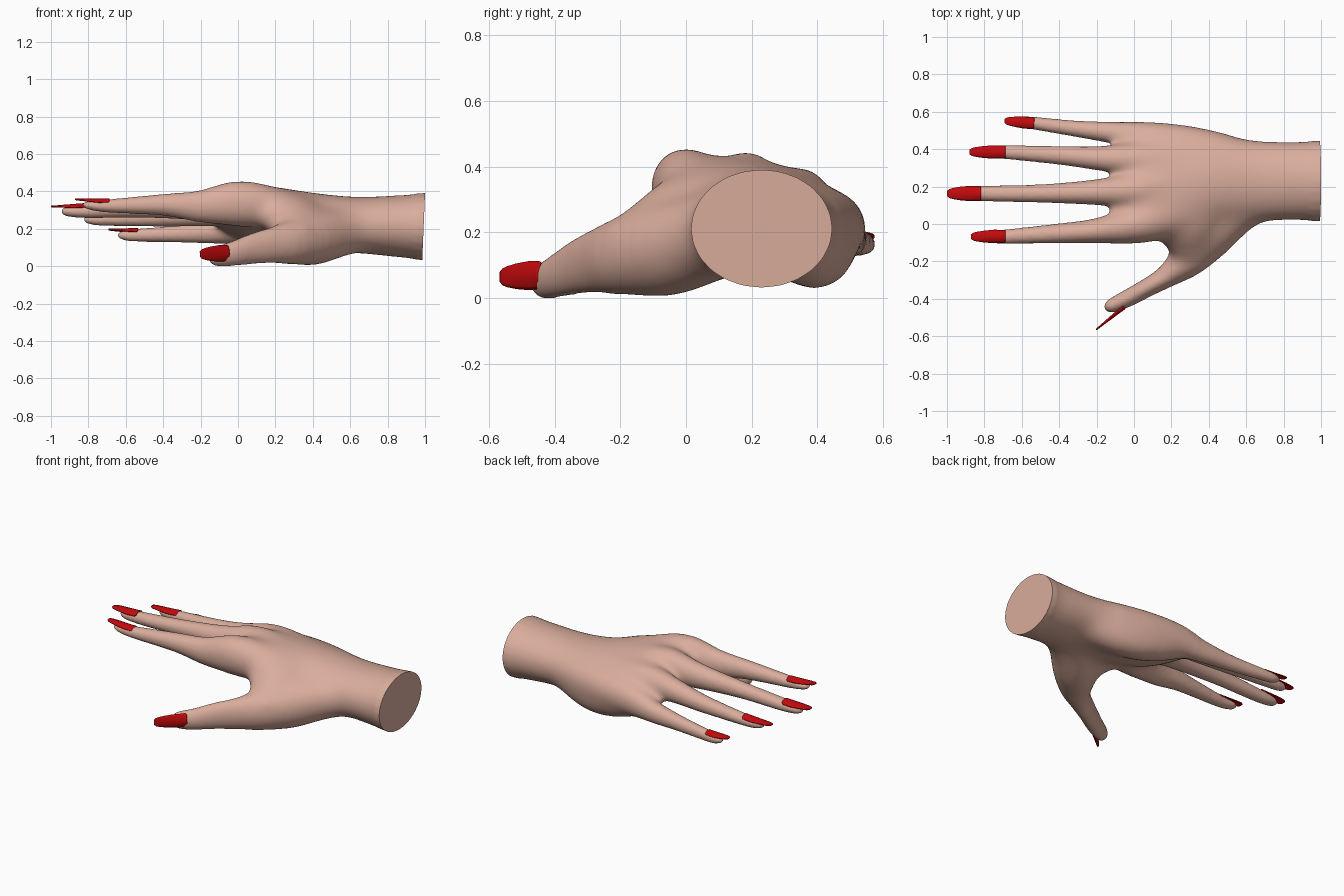
import bpy, bmesh, math
from mathutils import Vector, Matrix

if "Cube" in bpy.data.objects:
    bpy.data.objects.remove(bpy.data.objects["Cube"])

def material(name, rgb):
    m = bpy.data.materials.new(name)
    m.diffuse_color = (*rgb, 1)
    m.use_nodes = True
    m.node_tree.nodes["Principled BSDF"].inputs["Base Color"].default_value = m.diffuse_color
    return m

skin = material("skin", (0.70, 0.42, 0.335))
red = material("red_polish", (0.55, 0.003, 0.004))

def catmull(a, b, c, d, t):
    return [0.5 * (2*q + (r-p)*t + (2*p-5*q+4*r-s)*t*t + (3*q-p-3*r+s)*t**3)
            for p, q, r, s in zip(a, b, c, d)]

def loft(bm, stations, sides=24, steps=5):
    """Closed tube through (x, y, z, half width, half height, roll) stations."""
    st = [tuple(s) + (0,) * (6 - len(s)) for s in stations]
    pts = []
    for i in range(len(st) - 1):
        a, d = st[max(i-1, 0)], st[min(i+2, len(st)-1)]
        pts += [catmull(a, st[i], st[i+1], d, k / steps) for k in range(steps)]
    pts.append(st[-1])
    rings = []
    for i, p in enumerate(pts):
        tangent = Vector(pts[min(i+1, len(pts)-1)][:3]) - Vector(pts[max(i-1, 0)][:3])
        tangent.normalize()
        side = Vector((0, 0, 1)).cross(tangent).normalized()
        side.rotate(Matrix.Rotation(math.radians(p[5]), 3, tangent))
        up = tangent.cross(side)
        ring = []
        for k in range(sides):
            a = 2 * math.pi * k / sides
            ring.append(bm.verts.new(Vector(p[:3]) + side * (p[3] * math.cos(a)) + up * (p[4] * math.sin(a))))
        rings.append(ring)
    for r0, r1 in zip(rings, rings[1:]):
        for k in range(sides):
            j = (k + 1) % sides
            bm.faces.new((r0[k], r0[j], r1[j], r1[k]))
    bm.faces.new(rings[0][::-1])
    bm.faces.new(rings[-1])

bm = bmesh.new()
# Wrist and tilted palm
loft(bm, [(-.125, .22, .29, .24, .04, -16), (-.05, .22, .292, .275, .088, -16), (.05, .225, .288, .29, .128, -15),
          (.2, .23, .268, .29, .145, -13), (.4, .24, .235, .255, .158, -7), (.62, .23, .222, .225, .152),
          (.8, .23, .215, .216, .165), (1.06, .23, .21, .216, .185)])
# Index finger with knuckle and hand bone
loft(bm, [(-.83, -.068, .326, .014, .01), (-.8, -.068, .326, .031, .023), (-.7, -.068, .322, .038, .035),
          (-.4, -.05, .328, .053, .058), (-.2, -.036, .32, .067, .086), (0, -.005, .334, .103, .125),
          (.2, .05, .31, .12, .115), (.5, .16, .24, .1, .1)])
# Middle finger
loft(bm, [(-.945, .163, .293, .014, .012), (-.91, .163, .293, .034, .028), (-.8, .163, .295, .042, .038),
          (-.5, .163, .31, .049, .051), (-.2, .17, .322, .069, .078), (0, .18, .335, .1, .113),
          (.2, .2, .31, .1, .108), (.5, .22, .25, .1, .11)])
# Ring finger
loft(bm, [(-.825, .385, .25, .014, .012), (-.79, .385, .25, .031, .027), (-.7, .385, .25, .037, .035),
          (-.4, .367, .262, .05, .051), (-.2, .352, .28, .064, .068), (0, .345, .302, .09, .095),
          (.2, .33, .29, .1, .1), (.5, .28, .25, .1, .11)])
# Little finger
loft(bm, [(-.645, .547, .165, .014, .012), (-.61, .546, .165, .028, .026), (-.55, .541, .165, .034, .034),
          (-.3, .508, .174, .044, .048), (-.1, .487, .188, .062, .07), (.05, .463, .212, .088, .1),
          (.25, .42, .22, .118, .12), (.5, .365, .22, .12, .122)])
# Heel of the palm on the little finger side
loft(bm, [(.03, .45, .19, .08, .08), (.25, .41, .155, .112, .125), (.45, .37, .155, .112, .128), (.7, .28, .21, .12, .11)])
# Thumb and its mound, running into the wrist
loft(bm, [(-.155, -.457, .046, .012, .015), (-.125, -.44, .05, .037, .05), (-.03, -.395, .066, .047, .066),
          (.08, -.335, .093, .051, .083), (.18, -.275, .111, .064, .098), (.28, -.19, .126, .103, .124),
          (.4, -.06, .145, .138, .148), (.55, .075, .18, .133, .134), (.76, .2, .21, .13, .11)])
# Web between thumb and index
loft(bm, [(.33, -.21, .14, .09, .08), (.305, -.1, .21, .135, .1), (.28, 0, .265, .17, .115), (.3, .12, .28, .17, .1)])

mesh = bpy.data.meshes.new("hand")
bmesh.ops.recalc_face_normals(bm, faces=bm.faces)
bm.to_mesh(mesh)
bm.free()
hand = bpy.data.objects.new("hand", mesh)
bpy.context.collection.objects.link(hand)

# Melt the parts into one smooth skin
remesh = hand.modifiers.new("merge", 'REMESH')
remesh.mode = 'VOXEL'
remesh.voxel_size = 0.01
smooth = hand.modifiers.new("soften", 'SMOOTH')
smooth.factor = 0.5
smooth.iterations = 10
evaluated = hand.evaluated_get(bpy.context.evaluated_depsgraph_get())
body = bpy.data.meshes.new_from_object(evaluated)
hand.modifiers.clear()
hand.data = body

bm = bmesh.new()
bm.from_mesh(body)
# Extra softening of the back of the hand, palm and wrist, fading in from the knuckles and thumb
for start, low, rounds in ((-.15, -.2, 8), (-.12, -.2, 8), (-.08, -.2, 10), (-.02, -.22, 12), (.05, -.3, 8),
                           (.08, -.27, 8), (.11, -.24, 12), (.14, -.21, 14), (.17, -.18, 18), (.2, -.15, 18),
                           (-.2, -.4, 4)):
    soft = [v for v in bm.verts if start < v.co.x < .95 and v.co.y > low]
    for _ in range(rounds):
        bmesh.ops.smooth_vert(bm, verts=soft, factor=0.5, use_axis_x=True, use_axis_y=True, use_axis_z=True)
# Flat, slightly slanted wrist cut
cut = bmesh.ops.bisect_plane(bm, geom=bm.verts[:] + bm.edges[:] + bm.faces[:], plane_co=(1, 0, .39),
                             plane_no=(.36, 0, -.015), clear_outer=True)
rim = [e for e in cut["geom_cut"] if isinstance(e, bmesh.types.BMEdge)]
bmesh.ops.contextual_create(bm, geom=rim)
bmesh.ops.recalc_face_normals(bm, faces=bm.faces)
bm.to_mesh(body)
bm.free()
body.materials.clear()
body.materials.append(skin)

def nail(name, base, tip, up, width, sag):
    """Long curved nail with a rounded tip."""
    base, tip, up = Vector(base), Vector(tip), Vector(up).normalized()
    side = up.cross(tip - base).normalized()
    bm = bmesh.new()
    rows = []
    for t, w in ((-.04, .85), (0, .97), (.3, 1), (.6, .88), (.82, .72), (.93, .58), (1, .33)):
        row = []
        for k in range(9):
            u = (k - 4) / 4
            drop = sag * (w * u) ** 2 * (1 - .6 * max(t, 0))
            row.append(bm.verts.new(base.lerp(tip, t) + side * (u * w * width) - up * drop))
        rows.append(row)
    for r0, r1 in zip(rows, rows[1:]):
        for k in range(8):
            bm.faces.new((r0[k], r1[k], r1[k+1], r0[k+1]))
    bmesh.ops.recalc_face_normals(bm, faces=bm.faces)
    if sum((f.normal.dot(up) for f in bm.faces)) < 0:
        bmesh.ops.reverse_faces(bm, faces=bm.faces)
    me = bpy.data.meshes.new(name)
    bm.to_mesh(me)
    bm.free()
    me.materials.append(red)
    ob = bpy.data.objects.new(name, me)
    bpy.context.collection.objects.link(ob)
    thick = ob.modifiers.new("thickness", 'SOLIDIFY')
    thick.thickness = 0.007
    return ob

objects = [
    hand,
    nail("index_nail", (-.695, -.066, .361), (-.872, -.068, .361), (0, 0, 1), .036, .02),
    nail("middle_nail", (-.825, .163, .337), (-1.0, .163, .323), (0, 0, 1), .041, .02),
    nail("ring_nail", (-.695, .385, .289), (-.88, .385, .272), (0, 0, 1), .036, .02),
    nail("little_nail", (-.54, .54, .204), (-.692, .552, .2), (0, .1, 1), .032, .02),
    nail("thumb_nail", (-.05, -.457, .07), (-.2, -.568, .064), (.6, -.8, 0), .044, .016),
]
for ob in objects:
    bpy.context.view_layer.objects.active = ob
    ob.select_set(True)
bpy.ops.object.shade_smooth_by_angle(angle=math.radians(40))
